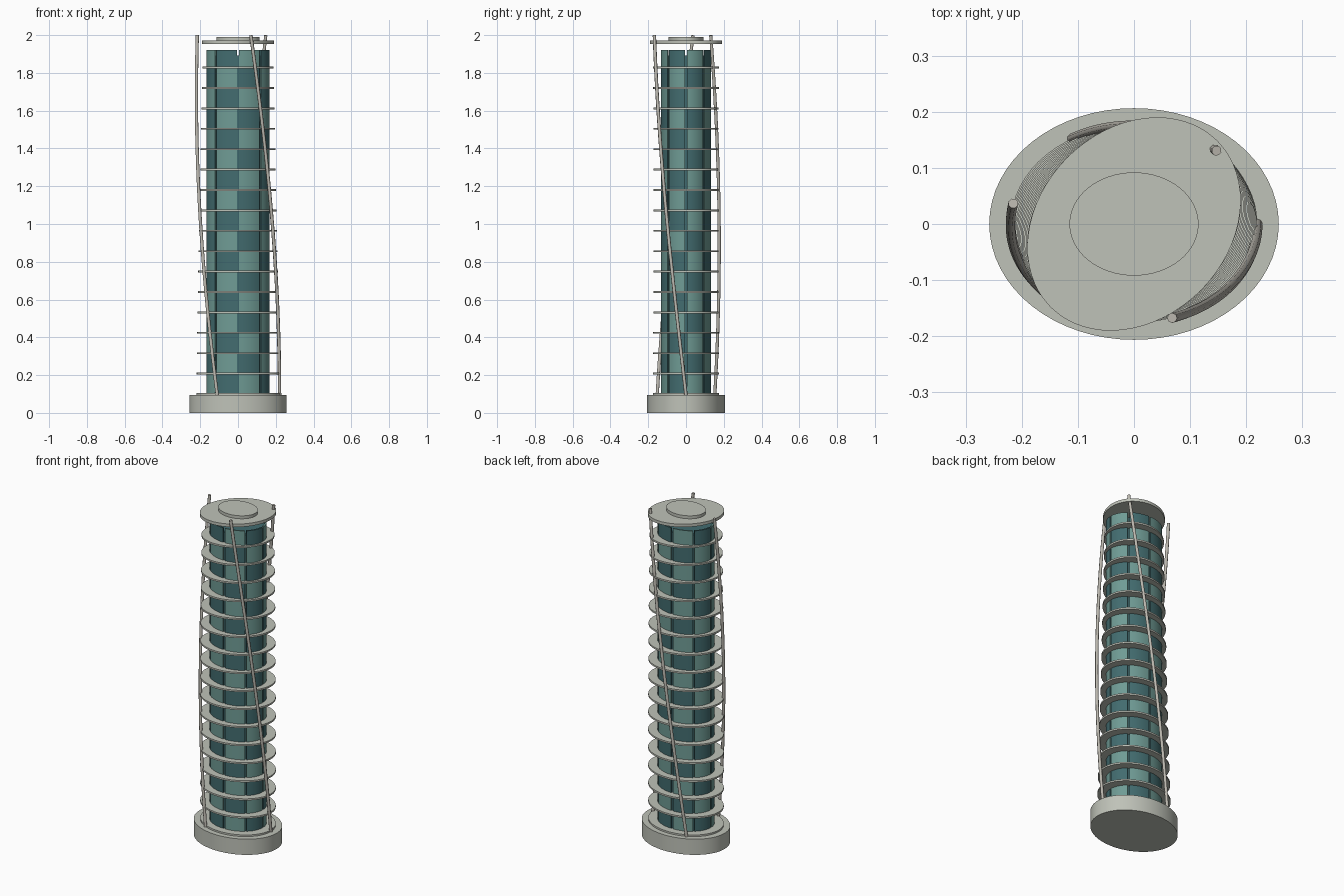
import bpy, bmesh, math

cube = bpy.data.objects.get("Cube")
if cube:
    bpy.data.objects.remove(cube)

RATIO = 0.8          # depth / width of every oval
FLOORS = 17
PITCH = 0.108
FIRST = 0.097


def material(name, rgb):
    m = bpy.data.materials.new(name)
    m.use_nodes = True
    m.diffuse_color = (*rgb, 1)
    m.node_tree.nodes["Principled BSDF"].inputs["Base Color"].default_value = (*rgb, 1)
    return m


concrete = material("pale concrete", (0.52, 0.54, 0.48))
steel = material("warm grey steel", (0.50, 0.48, 0.43))
light_glass = material("light teal glass", (0.16, 0.33, 0.30))
dark_glass = material("dark teal glass", (0.055, 0.15, 0.16))


def finish(name, bm, *mats):
    bmesh.ops.recalc_face_normals(bm, faces=bm.faces)
    mesh = bpy.data.meshes.new(name)
    bm.to_mesh(mesh)
    bm.free()
    for m in mats:
        mesh.materials.append(m)
    ob = bpy.data.objects.new(name, mesh)
    bpy.context.collection.objects.link(ob)
    bpy.context.view_layer.objects.active = ob
    ob.select_set(True)
    bpy.ops.object.shade_smooth_by_angle(angle=math.radians(30))
    ob.select_set(False)
    return ob


def oval(name, rx, z0, z1, mat, turn=0.0):
    bm = bmesh.new()
    bmesh.ops.create_cone(bm, cap_ends=True, segments=64, radius1=1, radius2=1, depth=1)
    bmesh.ops.scale(bm, vec=(rx, rx * RATIO, z1 - z0), verts=bm.verts)
    bmesh.ops.translate(bm, vec=(0, 0, (z0 + z1) / 2), verts=bm.verts)
    ob = finish(name, bm, mat)
    ob.rotation_euler.z = turn
    return ob


# Podium, inner core, roof and cap
oval("podium", 0.258, 0, 0.095, concrete)
oval("core", 0.158, 0.095, 1.892, dark_glass)
oval("roof", 0.21, 1.954, 1.972, concrete, math.radians(45))
oval("roof_cap", 0.115, 1.972, 1.99, concrete)

# Floor slabs, tapering and twisting as they rise
for i in range(FLOORS):
    t = i / (FLOORS - 1)
    z = FIRST + PITCH * i
    oval(f"floor_slab_{i + 1}", 0.22 - 0.02 * t, z - 0.002, z + 0.008, concrete,
         math.radians(35 * t))


# Curved glass panels in a chequered pattern, eight to a floor
bm = bmesh.new()
STEPS = 6
for row in range(FLOORS):
    z0 = FIRST + PITCH * row + 0.008
    z1 = z0 + (PITCH - 0.01 if row < FLOORS - 1 else 0.087)
    for p in range(8):
        a0 = math.radians(45 * p + 2)
        rings = []
        for s in range(STEPS + 1):
            a = a0 + math.radians(41) * s / STEPS
            rings.append([bm.verts.new((r * math.cos(a), r * RATIO * math.sin(a), z))
                          for r, z in ((0.167, z0), (0.167, z1), (0.157, z1), (0.157, z0))])
        faces = [bm.faces.new(rings[0]), bm.faces.new(rings[-1])]
        for a, b in zip(rings, rings[1:]):
            for k in range(4):
                n = (k + 1) % 4
                faces.append(bm.faces.new((a[k], a[n], b[n], b[k])))
        for f in faces:
            f.material_index = (row + p) % 2
finish("glass_panels", bm, light_glass, dark_glass)

# Three slender columns winding round the tower
for k in range(3):
    curve = bpy.data.curves.new(f"winding_column_{k + 1}", "CURVE")
    curve.dimensions = "3D"
    curve.bevel_depth = 0.009
    curve.bevel_resolution = 2
    curve.use_fill_caps = True
    spline = curve.splines.new("POLY")
    spline.points.add(32)
    for j, pt in enumerate(spline.points):
        t = j / 32
        a = math.radians(120 * k - 72 * t)
        pt.co = (0.22 * math.cos(a), 0.22 * RATIO * math.sin(a), 0.095 + 1.904 * t, 1)
    curve.materials.append(steel)
    ob = bpy.data.objects.new(curve.name, curve)
    bpy.context.collection.objects.link(ob)
